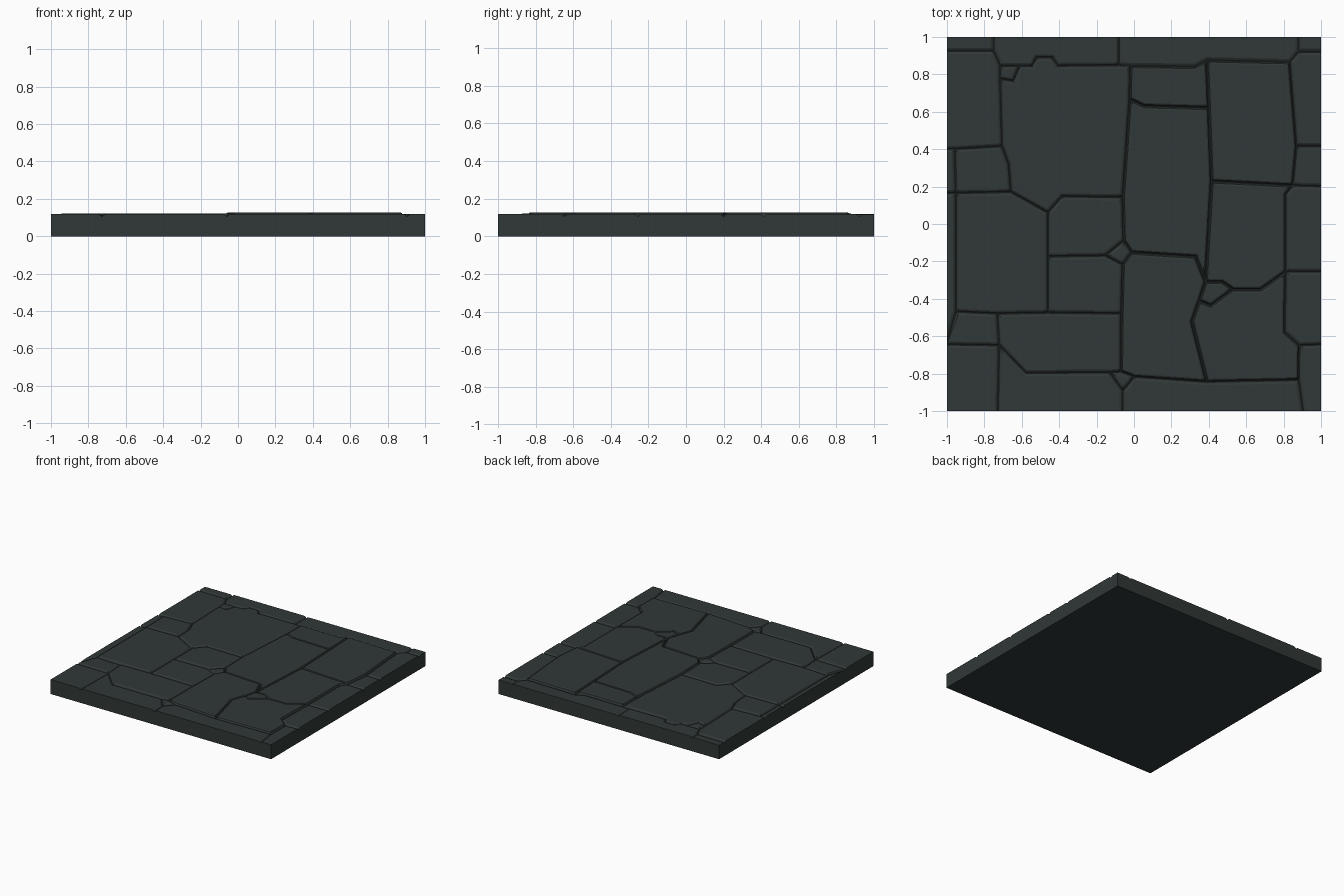
import bpy, bmesh
from mathutils import Vector
from mathutils.geometry import delaunay_2d_cdt

if "Cube" in bpy.data.objects:
    bpy.data.objects.remove(bpy.data.objects["Cube"])

E = 1.02          # crack pattern runs slightly past the tile edge, then is clamped to 1
FLOOR = 0.106     # height of the joint bottoms
pts, segs = [], []


def crack(*path):
    """Add one joint line; lines meet wherever they share a point."""
    for p in path:
        v = Vector(p)
        if v not in pts:
            pts.append(v)
    ids = [pts.index(Vector(p)) for p in path]
    segs.extend(zip(ids, ids[1:]))


# outer border
crack((-E, -E), (E, -E), (E, E), (-E, E), (-E, -E))

# back row of joints
crack((-E, .925), (-.75, .925), (-.715, .845), (-.61, .845), (-.545, .845), (-.52, .89),
      (-.437, .89), (-.405, .845), (-.08, .848), (-.02, .845), (.325, .84),
      (.39, .875), (.834, .865), (.88, .92), (E, .92))
crack((-.75, E), (-.75, .925))
crack((-.08, E), (-.08, .848))
crack((.88, E), (.88, .92))
crack((-.61, .845), (-.646, .764), (-.715, .775))

# left side joints
crack((-.715, .845), (-.715, .775), (-.705, .415), (-.668, .315), (-.657, .17),
      (-.46, .06), (-.46, -.175), (-.46, -.475))
crack((-E, .4), (-.957, .4), (-.705, .415))
crack((-.957, .4), (-.952, .165), (-.952, -.47), (-E, -.645))
crack((-E, .165), (-.952, .165), (-.657, .17))
crack((-.952, -.47), (-.73, -.48), (-.46, -.475), (-.067, -.48))

# front row of joints
crack((-.73, -.48), (-.72, -.65), (-.727, -E))
crack((-E, -.645), (-.72, -.65), (-.577, -.797), (-.13, -.795), (-.07, -.79),
      (.003, -.818), (.39, -.845), (.882, -.835), (.905, -E))
crack((-.13, -.795), (-.06, -.893), (.003, -.818))
crack((-.06, -.893), (-.06, -E))

# middle joints and centre chip
crack((-.07, -.79), (-.067, -.48), (-.06, -.218), (-.153, -.17), (-.055, -.09),
      (-.06, .142), (-.023, .667), (-.02, .845))
crack((-.46, -.175), (-.153, -.17))
crack((-.46, .06), (-.383, .147), (-.06, .142))
crack((-.06, -.218), (-.013, -.153), (-.055, -.09))
crack((-.013, -.153), (.33, -.175), (.383, -.31), (.47, -.31), (.53, -.35),
      (.678, -.35), (.812, -.255), (E, -.255))
crack((-.023, .667), (.056, .63), (.4, .62))

# right side joints and chip
crack((.39, .875), (.4, .62), (.415, .228), (.383, -.31), (.35, -.41),
      (.31, -.523), (.39, -.845))
crack((.35, -.41), (.41, -.437), (.53, -.35))
crack((.415, .228), (.85, .205), (E, .2))
crack((.834, .865), (.87, .415), (.85, .205), (.812, .158), (.812, -.255),
      (.807, -.58), (.885, -.65), (.882, -.835))
crack((.87, .415), (E, .415))
crack((.885, -.65), (E, -.645))

# flat pattern: triangulate, then dissolve all edges that are not joints
vs, es, fs, _, eo, _ = delaunay_2d_cdt(pts, segs, [], 0, 1e-4)
bm = bmesh.new()
verts = [bm.verts.new((v.x, v.y, FLOOR)) for v in vs]
for f in fs:
    bm.faces.new([verts[i] for i in f])
loose = [bm.edges.get((verts[a], verts[b])) for (a, b), o in zip(es, eo) if not o]
bmesh.ops.dissolve_edges(bm, edges=[e for e in loose if e], use_verts=False)
bmesh.ops.recalc_face_normals(bm, faces=bm.faces)
if sum(f.normal.z for f in bm.faces) < 0:
    bmesh.ops.reverse_faces(bm, faces=bm.faces)


# stone height: rim stones lowest, right half highest
def stone_height(f):
    reach = max(max(abs(v.co.x), abs(v.co.y)) for v in f.verts)
    if reach > 1:
        return 0.115 if f.calc_center_median().y > 0.9 else 0.118
    return 0.122 if f.calc_center_median().x < -0.05 else 0.127


stones = list(bm.faces)
tops = [stone_height(f) for f in stones]

# raise each stone: joint floor, steep wall, softened rim
for inset, drop in ((0.002, None), (0.007, 0.004), (0.008, 0.0)):
    bmesh.ops.inset_individual(bm, faces=stones, thickness=inset, use_even_offset=True)
    if drop is not None:
        for f, h in zip(stones, tops):
            for v in f.verts:
                v.co.z = h - drop

# trim to the square tile, then add the sides and underside
for v in bm.verts:
    v.co.x = max(-1, min(1, v.co.x))
    v.co.y = max(-1, min(1, v.co.y))
rim = [e for e in bm.edges if e.is_boundary]
ext = bmesh.ops.extrude_edge_only(bm, edges=rim)["geom"]
for v in ext:
    if isinstance(v, bmesh.types.BMVert):
        v.co.z = 0
bmesh.ops.contextual_create(bm, geom=[g for g in ext if isinstance(g, bmesh.types.BMEdge)])
bmesh.ops.remove_doubles(bm, verts=bm.verts, dist=1e-5)
bmesh.ops.recalc_face_normals(bm, faces=bm.faces)

me = bpy.data.meshes.new("stone_floor_tile")
bm.to_mesh(me)
bm.free()
tile = bpy.data.objects.new("stone_floor_tile", me)
bpy.context.collection.objects.link(tile)
slate = bpy.data.materials.new("dark slate")
slate.diffuse_color = (0.030, 0.040, 0.038, 1)
slate.use_nodes = True
slate.node_tree.nodes["Principled BSDF"].inputs["Base Color"].default_value = slate.diffuse_color
me.materials.append(slate)
